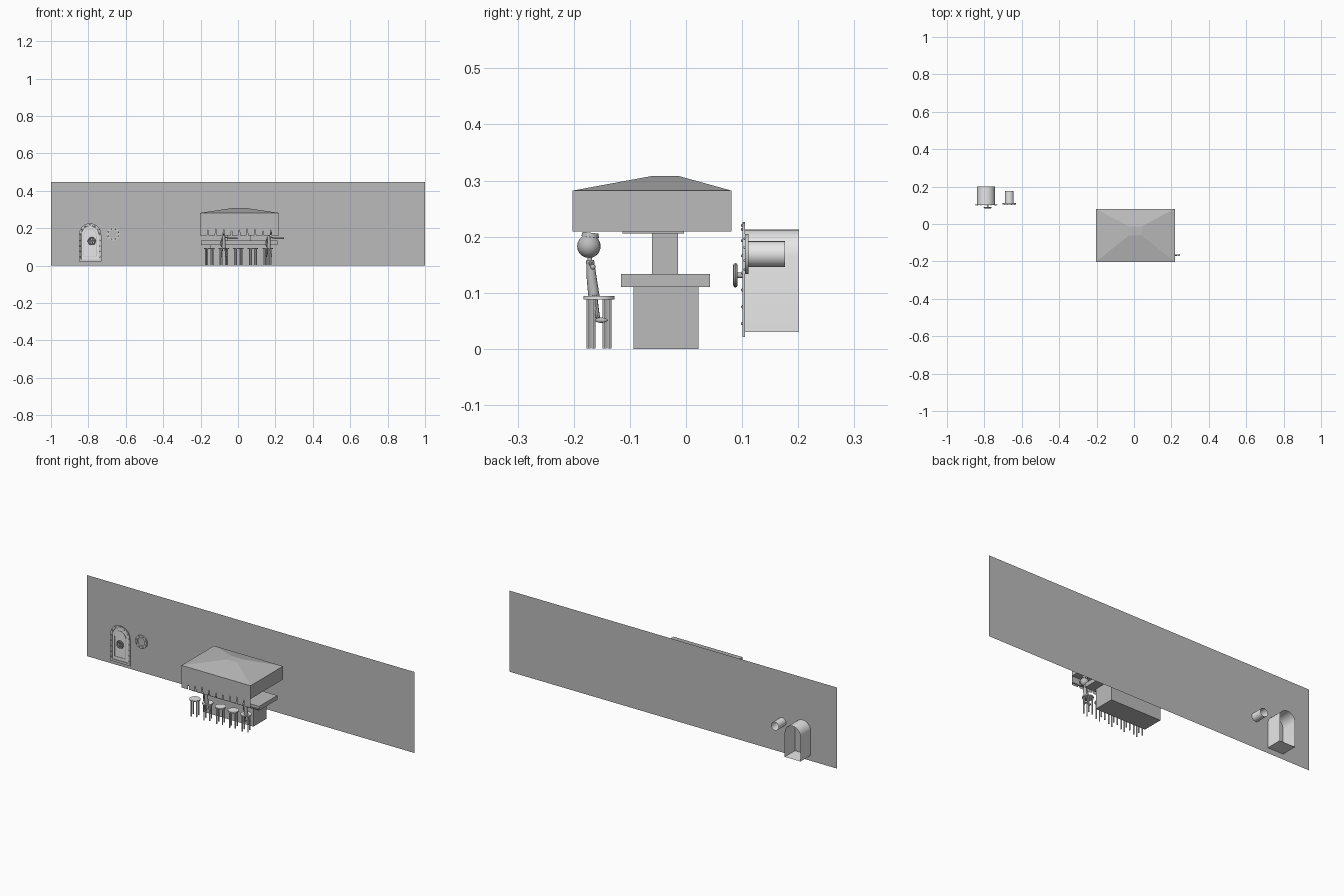
import bpy, bmesh, math
from mathutils import Vector, Matrix

if "Cube" in bpy.data.objects:
    bpy.data.objects.remove(bpy.data.objects["Cube"])


def material(name, v):
    m = bpy.data.materials.new(name)
    m.diffuse_color = (v, v, v, 1)
    m.use_nodes = True
    m.node_tree.nodes["Principled BSDF"].inputs["Base Color"].default_value = m.diffuse_color
    return m


GREY = material("mid grey", 0.5)
PALE = material("pale grey", 0.62)
LIGHT = material("light grey", 0.8)


def finish(name, bm, mat, smooth=False, normals=True):
    if normals:
        bmesh.ops.recalc_face_normals(bm, faces=bm.faces)
    me = bpy.data.meshes.new(name)
    bm.to_mesh(me)
    bm.free()
    ob = bpy.data.objects.new(name, me)
    bpy.context.collection.objects.link(ob)
    me.materials.append(mat)
    if smooth:
        bpy.ops.object.select_all(action='DESELECT')
        ob.select_set(True)
        bpy.context.view_layer.objects.active = ob
        bpy.ops.object.shade_smooth_by_angle(angle=math.radians(40))
    return ob


def add_box(bm, x0, x1, y0, y1, z0, z1):
    m = Matrix.Translation(((x0 + x1) / 2, (y0 + y1) / 2, (z0 + z1) / 2)) @ \
        Matrix.Diagonal((x1 - x0, y1 - y0, z1 - z0, 1))
    bmesh.ops.create_cube(bm, size=1, matrix=m)


def box(name, mat, *dims):
    bm = bmesh.new()
    add_box(bm, *dims)
    return finish(name, bm, mat)


def add_rod(bm, a, b, r1, r2=None, n=12):
    a, b = Vector(a), Vector(b)
    d = b - a
    m = Matrix.Translation((a + b) / 2) @ d.to_track_quat('Z', 'Y').to_matrix().to_4x4()
    bmesh.ops.create_cone(bm, cap_ends=True, segments=n, radius1=r1,
                          radius2=r1 if r2 is None else r2, depth=d.length, matrix=m)


def add_ball(bm, c, r, scale=(1, 1, 1), n=14):
    m = Matrix.Translation(c) @ Matrix.Diagonal((*scale, 1))
    bmesh.ops.create_uvsphere(bm, u_segments=n, v_segments=n // 2 + 1, radius=r, matrix=m)


def add_torus(bm, c, big, small, n=28, k=8):
    # ring facing the front
    rings = []
    for i in range(n):
        t = 2 * math.pi * i / n
        rings.append([bm.verts.new((c[0] + (big + small * math.cos(p)) * math.cos(t),
                                    c[1] + small * math.sin(p),
                                    c[2] + (big + small * math.cos(p)) * math.sin(t)))
                      for p in (2 * math.pi * j / k for j in range(k))])
    for i in range(n):
        a, b = rings[i], rings[(i + 1) % n]
        for j in range(k):
            bm.faces.new((a[j], b[j], b[(j + 1) % k], a[(j + 1) % k]))


def arch(cx, half, z0, top, n=12):
    # doorway outline, closed loop in x and z
    zc = top - half
    pts = [(cx - half, z0), (cx + half, z0)]
    return pts + [(cx + half * math.cos(math.pi * i / n), zc + half * math.sin(math.pi * i / n))
                  for i in range(n + 1)]


def circle(cx, cz, r, n=24):
    return [(cx + r * math.cos(2 * math.pi * i / n), cz + r * math.sin(2 * math.pi * i / n))
            for i in range(n)]


def tunnel(name, mat, pts, y0, y1, front=False):
    # extruded outline, open unless a front cap is asked for
    bm = bmesh.new()
    a = [bm.verts.new((x, y0, z)) for x, z in pts]
    b = [bm.verts.new((x, y1, z)) for x, z in pts]
    for i in range(len(pts)):
        j = (i + 1) % len(pts)
        bm.faces.new((a[i], a[j], b[j], b[i]))
    if front:
        bm.faces.new(a)
    return finish(name, bm, mat, True)


def frame(name, mat, outer, inner, y0, y1):
    bm = bmesh.new()
    L = [[bm.verts.new((x, y, z)) for x, z in p]
         for p, y in ((outer, y0), (inner, y0), (inner, y1), (outer, y1))]
    n = len(outer)
    for k in range(4):
        p, q = L[k], L[(k + 1) % 4]
        for i in range(n):
            bm.faces.new((p[i], p[(i + 1) % n], q[(i + 1) % n], q[i]))
    return finish(name, bm, mat, True)


# back wall: one thin sheet
WALL = 0.112
bm = bmesh.new()
bm.faces.new([bm.verts.new(p) for p in ((-1, WALL, 0), (1, WALL, 0), (1, WALL, 0.447), (-1, WALL, 0.447))])
finish("back_wall", bm, GREY, normals=False)

# hatch door with recess behind the wall
DX = -0.791
tunnel("door_recess", LIGHT, arch(DX, 0.048, 0.03, 0.213), 0.104, 0.201)
frame("door_frame", PALE, arch(DX, 0.06, 0.021, 0.226), arch(DX, 0.048, 0.033, 0.213), 0.101, 0.105)
tunnel("door_panel", LIGHT, arch(DX, 0.047, 0.034, 0.212), 0.103, 0.106, True)
frame("door_trim", PALE, arch(DX, 0.036, 0.048, 0.198), arch(DX, 0.032, 0.052, 0.194), 0.101, 0.104)

bm = bmesh.new()
for s in (-1, 1):
    for z in (0.045, 0.075, 0.105, 0.135):
        add_ball(bm, (DX + s * 0.054, 0.101, z), 0.003, n=8)
for i in range(7):
    t = math.pi * i / 6
    add_ball(bm, (DX + 0.054 * math.cos(t), 0.101, 0.166 + 0.054 * math.sin(t)), 0.003, n=8)
finish("door_rivets", bm, PALE, True)

bm = bmesh.new()
WX, WZ = -0.782, 0.131
add_torus(bm, (WX, 0.088, WZ), 0.018, 0.0038)
add_rod(bm, (WX, 0.086, WZ), (WX, 0.103, WZ), 0.005)
for i in range(3):
    t = math.pi * i / 3
    d = Vector((math.cos(t), 0, math.sin(t))) * 0.018
    c = Vector((WX, 0.088, WZ))
    add_rod(bm, c - d, c + d, 0.002, n=8)
finish("door_wheel", bm, GREY, True)

# round window beside the door
PX, PZ = -0.666, 0.169
tunnel("window_tube", LIGHT, circle(PX, PZ, 0.023), 0.105, 0.176)
frame("window_frame", PALE, circle(PX, PZ, 0.036), circle(PX, PZ, 0.023), 0.105, 0.1115)
bm = bmesh.new()
for i in range(8):
    t = math.pi * (i + 0.5) / 4
    add_ball(bm, (PX + 0.03 * math.cos(t), 0.105, PZ + 0.03 * math.sin(t)), 0.003, n=8)
finish("window_rivets", bm, PALE, True)

# bar: base, counter and post
box("bar_base", GREY, -0.147, 0.16, -0.094, 0.022, 0, 0.11)
box("bar_counter", GREY, -0.198, 0.21, -0.116, 0.043, 0.11, 0.133)
box("bar_post", GREY, -0.06, 0.07, -0.061, -0.014, 0.133, 0.21)
box("post_plate", GREY, -0.1, 0.11, -0.113, -0.004, 0.206, 0.209)

# canopy with a shallow hipped roof
FRONT = -0.202
bm = bmesh.new()
add_box(bm, -0.203, 0.218, FRONT, 0.081, 0.209, 0.282)
top = [f for f in bm.faces if f.calc_center_median().z > 0.28][0]
new = bmesh.ops.extrude_discrete_faces(bm, faces=[top])["faces"][0]
for v in new.verts:
    v.co = (0.007 + math.copysign(0.034, v.co.x), -0.037 + math.copysign(0.024, v.co.y + 0.06), 0.308)
finish("canopy", bm, GREY)

# hanging strip along the front edge, split into flaps
bm = bmesh.new()
N, W = 10, 0.0421
for i in range(N):
    x = -0.203 + i * W
    a = x + (0.004 if i else 0)
    b = x + W - (0.004 if i < N - 1 else 0)
    pts = [(x, 0.209), (x, 0.197), (a, 0.16), (b, 0.16), (x + W, 0.197), (x + W, 0.209)]
    bm.faces.new([bm.verts.new((px, FRONT, pz)) for px, pz in pts])
finish("canopy_flaps", bm, GREY, normals=False)

# five bar stools
SY = -0.155
STOOLS = [-0.154 + 0.078 * i for i in range(5)]
for sx in STOOLS:
    bm = bmesh.new()
    add_rod(bm, (sx, SY, 0.088), (sx, SY, 0.094), 0.028, n=24)
    for k in range(4):
        t = math.pi / 4 + k * math.pi / 2 + 0.3
        x, y = sx + 0.021 * math.cos(t), SY + 0.021 * math.sin(t)
        add_rod(bm, (x, y, 0.001), (x, y, 0.09), 0.0035, n=8)
    finish("stool", bm, LIGHT, True)


# two seated customers facing the counter
def customer(cx, hand):
    bm = bmesh.new()
    add_rod(bm, (cx, -0.164, 0.093), (cx, -0.168, 0.125), 0.010, 0.009)
    add_rod(bm, (cx, -0.168, 0.125), (cx, -0.171, 0.158), 0.009, 0.007)
    add_rod(bm, (cx, -0.171, 0.155), (cx, -0.172, 0.168), 0.004)
    add_ball(bm, (cx, -0.173, 0.183), 0.021, n=18)
    add_rod(bm, (cx, -0.171, 0.199), (cx, -0.17, 0.207), 0.016, 0.014)
    # arms: one held out sideways, one hanging
    path = [(cx + 0.007, -0.17, 0.152), (cx + 0.035, -0.167, 0.146), (cx + hand, -0.166, 0.146)]
    for a, b in zip(path, path[1:]):
        add_rod(bm, a, b, 0.0035, n=8)
    add_ball(bm, path[-1], 0.005, n=8)
    add_rod(bm, (cx - 0.007, -0.17, 0.152), (cx - 0.016, -0.166, 0.125), 0.0035, n=8)
    add_rod(bm, (cx - 0.016, -0.166, 0.125), (cx - 0.012, -0.158, 0.1), 0.0035, n=8)
    # legs and feet
    for s in (-1, 1):
        x = cx + s * 0.007
        add_rod(bm, (x, -0.163, 0.096), (x + s * 0.006, -0.157, 0.055), 0.0045, 0.0038, n=8)
        add_ball(bm, (x + s * 0.006, -0.151, 0.051), 0.006, (0.8, 1.9, 0.8), n=10)
    finish("customer", bm, GREY, True)


customer(STOOLS[1], 0.07)
customer(STOOLS[4] + 0.007, 0.076)
